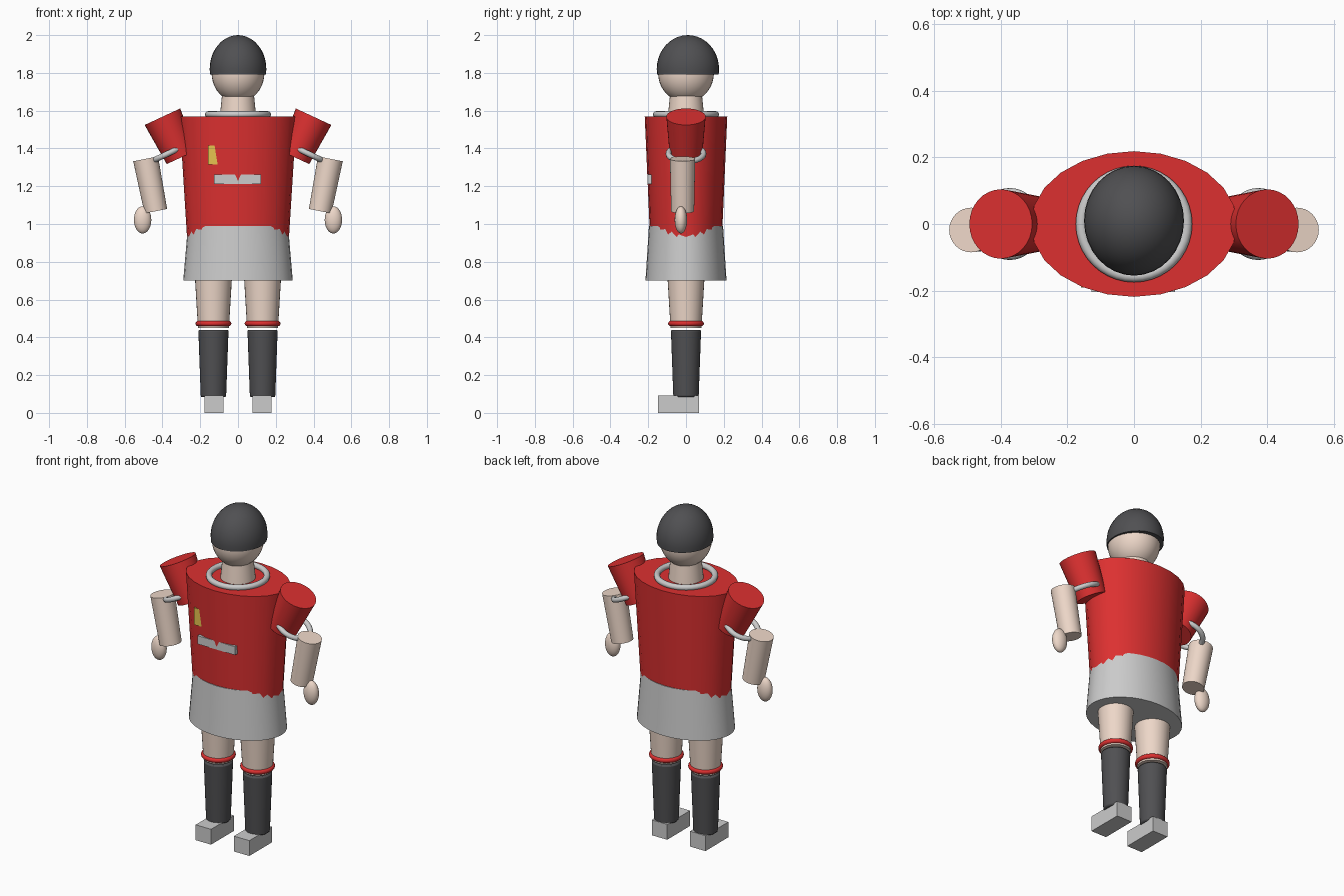
import bpy, bmesh, math
from mathutils import Vector

if "Cube" in bpy.data.objects:
    bpy.data.objects.remove(bpy.data.objects["Cube"])


def material(name, color):
    m = bpy.data.materials.new(name)
    m.diffuse_color = (*color, 1)
    m.use_nodes = True
    m.node_tree.nodes["Principled BSDF"].inputs["Base Color"].default_value = m.diffuse_color
    return m


RED = material("red", (0.72, 0.03, 0.03))
SKIN = material("skin", (0.85, 0.68, 0.58))
BLACK = material("black", (0.08, 0.08, 0.085))
GOLD = material("gold", (0.8, 0.55, 0.08))


def finish(name, mat=None, smooth=True):
    ob = bpy.context.object
    ob.name = name
    if mat:
        ob.data.materials.append(mat)
    bpy.ops.object.transform_apply(location=False, rotation=False, scale=True)
    if smooth:
        bpy.ops.object.shade_smooth_by_angle(angle=math.radians(35))
    return ob


def cone(name, a, b, ra, rb, mat=None, y_scale=1, sides=32):
    a, b = Vector(a), Vector(b)
    axis = b - a
    bpy.ops.mesh.primitive_cone_add(
        vertices=sides, radius1=ra, radius2=rb, depth=axis.length,
        location=(a + b) / 2,
        rotation=(0, math.atan2(axis.x, axis.z), 0))
    bpy.context.object.scale.y = y_scale
    return finish(name, mat)


def ball(name, loc, radii, mat):
    bpy.ops.mesh.primitive_uv_sphere_add(segments=32, ring_count=20, radius=1, location=loc)
    bpy.context.object.scale = radii
    return finish(name, mat)


def ring(name, loc, major, minor, mat=None, tilt=0):
    bpy.ops.mesh.primitive_torus_add(
        major_radius=major, minor_radius=minor, major_segments=40,
        minor_segments=12, location=loc, rotation=(0, tilt, 0))
    return finish(name, mat)


def box(name, lo, hi, mat=None):
    lo, hi = Vector(lo), Vector(hi)
    bpy.ops.mesh.primitive_cube_add(size=1, location=(lo + hi) / 2)
    bpy.context.object.scale = hi - lo
    return finish(name, mat, smooth=False)


# Shirt body, shorts and collar
cone("shirt", (0, 0, 0.93), (0, 0, 1.57), 0.27, 0.31, RED, 0.705, 24)
cone("shorts", (0, 0, 0.70), (0, 0, 0.99), 0.29, 0.265, None, 0.74)
ring("collar", (0, 0, 1.58), 0.158, 0.017)

# Chest patches, half sunk into the curved shirt front
box("chest_badge", (-0.159, -0.191, 1.315), (-0.06, -0.16, 1.416), GOLD)
box("chest_strip", (-0.127, -0.2035, 1.212), (0.123, -0.178, 1.262))

# Neck and head
cone("neck", (0, 0, 1.54), (0, 0, 1.70), 0.099, 0.083, SKIN)
ball("head", (0, 0, 1.80), (0.14, 0.148, 0.155), SKIN)

# Hair: a ball sliced flat at the bottom
hair = ball("hair", (0, 0.01, 1.82), (0.15, 0.165, 0.18), BLACK)
bm = bmesh.new()
bm.from_mesh(hair.data)
cut = bmesh.ops.bisect_plane(bm, geom=bm.verts[:] + bm.edges[:] + bm.faces[:],
                             plane_co=(0, 0, -0.028), plane_no=(0, 0, 1), clear_inner=True)
bmesh.ops.contextual_create(bm, geom=[e for e in cut["geom_cut"]
                                      if isinstance(e, bmesh.types.BMEdge)])
bmesh.ops.recalc_face_normals(bm, faces=bm.faces[:])
bm.to_mesh(hair.data)
bm.free()
bpy.ops.object.shade_smooth_by_angle(angle=math.radians(35))

for s, side in ((-1, "right"), (1, "left")):
    # Arm: sleeve, cuff, forearm, hand
    cone(f"{side}_sleeve", (s * 0.30, 0, 1.353), (s * 0.40, 0, 1.568), 0.085, 0.104, RED)
    ring(f"{side}_cuff", (s * 0.373, 0, 1.372), 0.093, 0.015, None, s * math.radians(25.5))
    cone(f"{side}_forearm", (s * 0.435, -0.018, 1.068), (s * 0.489, -0.018, 1.345),
         0.061, 0.067, SKIN)
    ball(f"{side}_hand", (s * 0.505, -0.027, 1.022), (0.046, 0.033, 0.072), SKIN)

    # Leg: thigh, sock, sock band, boot
    x = s * 0.13
    cone(f"{side}_leg", (x, 0, 0.45), (x, 0, 0.85), 0.082, 0.106, SKIN)
    sock = cone(f"{side}_sock", (x, 0, 0.083), (x, 0, 0.44), 0.067, 0.08, BLACK)
    bevel = sock.modifiers.new("rounded_ends", "BEVEL")
    bevel.width = 0.008
    bevel.segments = 2
    ring(f"{side}_sock_band", (x, 0, 0.473), 0.081, 0.014, RED)
    box(f"{side}_boot", (s * 0.127 - 0.051, -0.147, 0), (s * 0.127 + 0.051, 0.07, 0.092))
